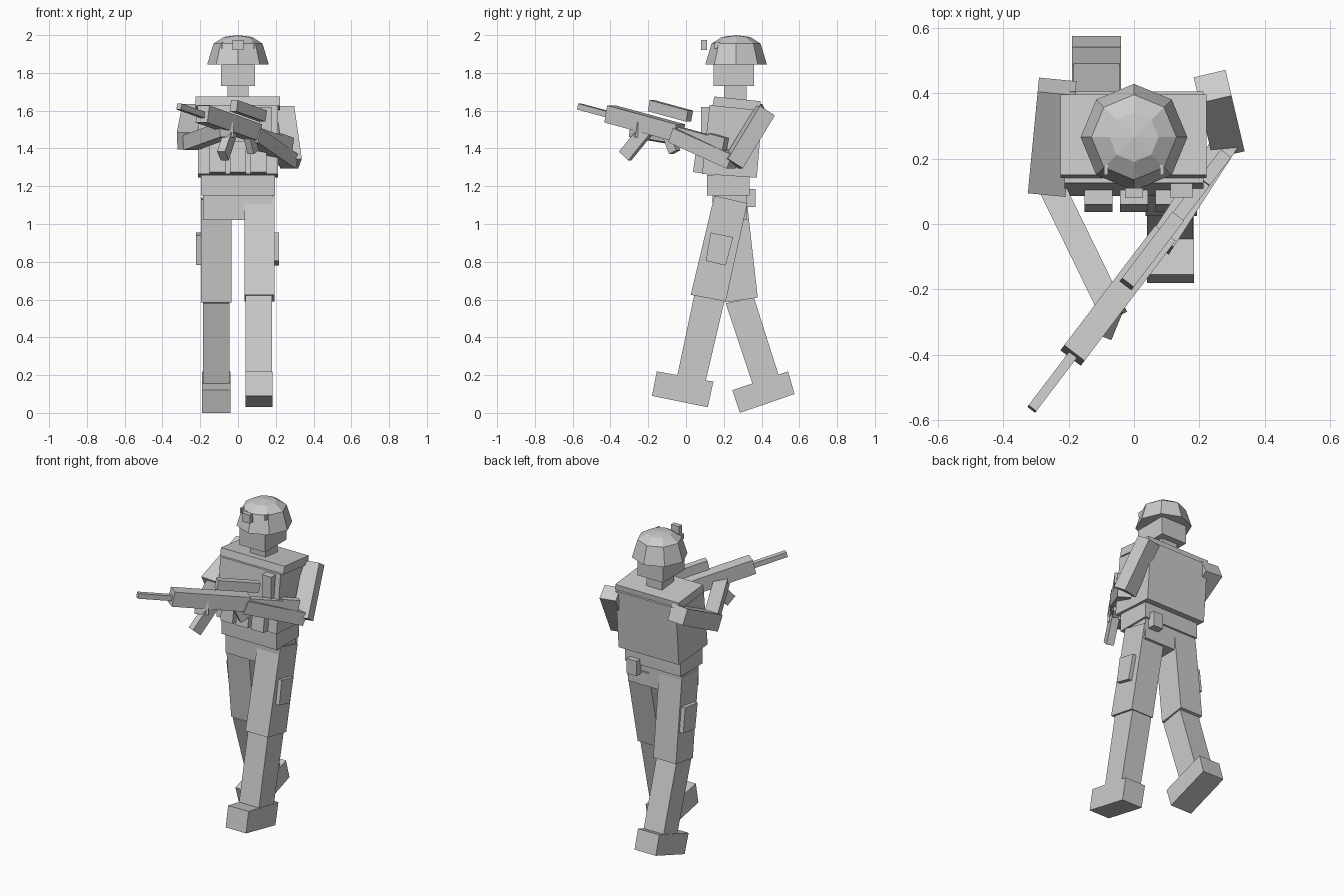
import bpy, bmesh, math
from mathutils import Vector, Matrix

if "Cube" in bpy.data.objects:
    bpy.data.objects.remove(bpy.data.objects["Cube"])

grey = bpy.data.materials.new("light_grey")
grey.use_nodes = True
grey.diffuse_color = (0.6, 0.6, 0.6, 1)
grey.node_tree.nodes["Principled BSDF"].inputs["Base Color"].default_value = (0.6, 0.6, 0.6, 1)


def finish(name, bm):
    bmesh.ops.recalc_face_normals(bm, faces=bm.faces)
    mesh = bpy.data.meshes.new(name)
    bm.to_mesh(mesh)
    bm.free()
    mesh.materials.append(grey)
    obj = bpy.data.objects.new(name, mesh)
    bpy.context.collection.objects.link(obj)
    return obj


def prism(name, x0, x1, *outline):
    """Side outline (y, z) extruded from x0 to x1."""
    bm = bmesh.new()
    face = bm.faces.new([bm.verts.new((x0, y, z)) for y, z in outline])
    ext = bmesh.ops.extrude_face_region(bm, geom=[face])
    moved = [v for v in ext["geom"] if isinstance(v, bmesh.types.BMVert)]
    bmesh.ops.translate(bm, verts=moved, vec=(x1 - x0, 0, 0))
    return finish(name, bm)


def box(name, x0, x1, y0, y1, z0, z1):
    return prism(name, x0, x1, (y0, z0), (y1, z0), (y1, z1), (y0, z1))


def beam(name, start, end, width, height):
    """Box running from start to end, kept level sideways."""
    a, b = Vector(start), Vector(end)
    along = (b - a).normalized()
    side = Vector((0, 0, 1)).cross(along).normalized()
    up = along.cross(side)
    turn = Matrix((along, side, up)).transposed().to_4x4()
    bm = bmesh.new()
    size = Matrix.Diagonal(((b - a).length, width, height, 1))
    bmesh.ops.create_cube(bm, size=1, matrix=Matrix.Translation((a + b) / 2) @ turn @ size)
    return finish(name, bm)


# Helmet: stacked eight-sided rings
bm = bmesh.new()
rings = []
for r, z in ((0.163, 1.845), (0.13, 1.955), (0.075, 1.99)):
    rings.append([bm.verts.new((r * math.sin(i * math.pi / 4),
                                0.265 - r * math.cos(i * math.pi / 4), z)) for i in range(8)])
crown = bm.verts.new((0, 0.265, 2.0))
bm.faces.new(rings[0])
for low, high in zip(rings, rings[1:]):
    for i in range(8):
        j = (i + 1) % 8
        bm.faces.new((low[i], low[j], high[j], high[i]))
for i in range(8):
    bm.faces.new((rings[2][i], rings[2][(i + 1) % 8], crown))
finish("helmet", bm)
box("helmet_mount", -0.028, 0.028, 0.08, 0.11, 1.92, 1.975)
for side, x in (("right", -0.085), ("left", 0.085)):
    box("helmet_clip_" + side, x - 0.006, x + 0.006, 0.15, 0.18, 1.93, 1.963)

# Head and neck
box("head", -0.09, 0.09, 0.145, 0.36, 1.73, 1.86)
box("neck", -0.055, 0.055, 0.2, 0.32, 1.64, 1.74)

# Torso
prism("shoulder_yoke", -0.225, 0.222, (0.15, 1.675), (0.395, 1.65), (0.39, 1.6), (0.14, 1.625))
prism("vest", -0.212, 0.212, (0.085, 1.265), (0.375, 1.245), (0.405, 1.615), (0.125, 1.63))
box("waist", -0.195, 0.195, 0.11, 0.335, 1.15, 1.26)
box("pelvis", -0.185, 0.182, 0.14, 0.322, 1.02, 1.16)
box("back_pouch", 0.09, 0.16, 0.32, 0.368, 1.09, 1.185)
for i, x in enumerate((-0.108, 0, 0.108)):
    prism("chest_pouch_%d" % (i + 1), x - 0.043, x + 0.043,
          (0.037, 1.275), (0.11, 1.265), (0.12, 1.435), (0.06, 1.44))
box("chest_radio", 0.112, 0.178, 0.08, 0.14, 1.46, 1.62)

# Left leg, stepping forward
prism("left_thigh", 0.035, 0.193, (0.15, 1.15), (0.325, 1.11), (0.21, 0.59), (0.025, 0.625))
prism("left_shin", 0.04, 0.18, (0.045, 0.63), (0.205, 0.6), (0.1, 0.15), (-0.05, 0.18))
prism("left_boot", 0.039, 0.183, (-0.155, 0.22), (0.145, 0.165), (0.115, 0.03), (-0.18, 0.09))
prism("left_thigh_pouch", 0.185, 0.217, (0.13, 0.955), (0.25, 0.93), (0.21, 0.78), (0.105, 0.805))

# Right leg, trailing
prism("right_thigh", -0.195, -0.035, (0.15, 1.13), (0.32, 1.14), (0.38, 0.61), (0.21, 0.585))
prism("right_shin", -0.185, -0.045, (0.21, 0.58), (0.36, 0.61), (0.5, 0.17), (0.36, 0.13))
prism("right_boot", -0.19, -0.04, (0.245, 0.12), (0.54, 0.22), (0.575, 0.1), (0.285, 0))
prism("right_thigh_pouch", -0.222, -0.185, (0.2, 0.94), (0.325, 0.955), (0.345, 0.8), (0.225, 0.782))

# Arms
beam("left_upper_arm", (0.24, 0.42, 1.6), (0.28, 0.25, 1.32), 0.1, 0.095)
beam("left_forearm", (0.28, 0.25, 1.33), (0.08, -0.06, 1.47), 0.08, 0.08)
beam("right_upper_arm", (-0.235, 0.42, 1.59), (-0.265, 0.11, 1.44), 0.115, 0.1)
beam("right_forearm", (-0.255, 0.12, 1.43), (-0.06, -0.28, 1.5), 0.08, 0.08)

# Rifle: every part runs along one axis from the muzzle back
muzzle = Vector((-0.312, -0.565, 1.622))
axis = Vector((0.6, 0.79, -0.215)).normalized()
for name, near, far, width, height, lift in (
        ("barrel", 0, 0.24, 0.03, 0.032, 0),
        ("receiver", 0.21, 0.68, 0.078, 0.092, 0.005),
        ("sight", 0.49, 0.75, 0.045, 0.06, 0.108),
        ("stock", 0.66, 0.95, 0.04, 0.07, 0),
        ("butt", 0.88, 0.99, 0.04, 0.12, -0.015)):
    shift = Vector((0, 0, lift))
    beam("rifle_" + name, muzzle + axis * near + shift, muzzle + axis * far + shift, width, height)
beam("rifle_magazine", (-0.03, -0.2, 1.51), (-0.08, -0.322, 1.36), 0.045, 0.07)
beam("rifle_grip", (0.06, -0.09, 1.46), (0.08, -0.06, 1.38), 0.04, 0.05)
